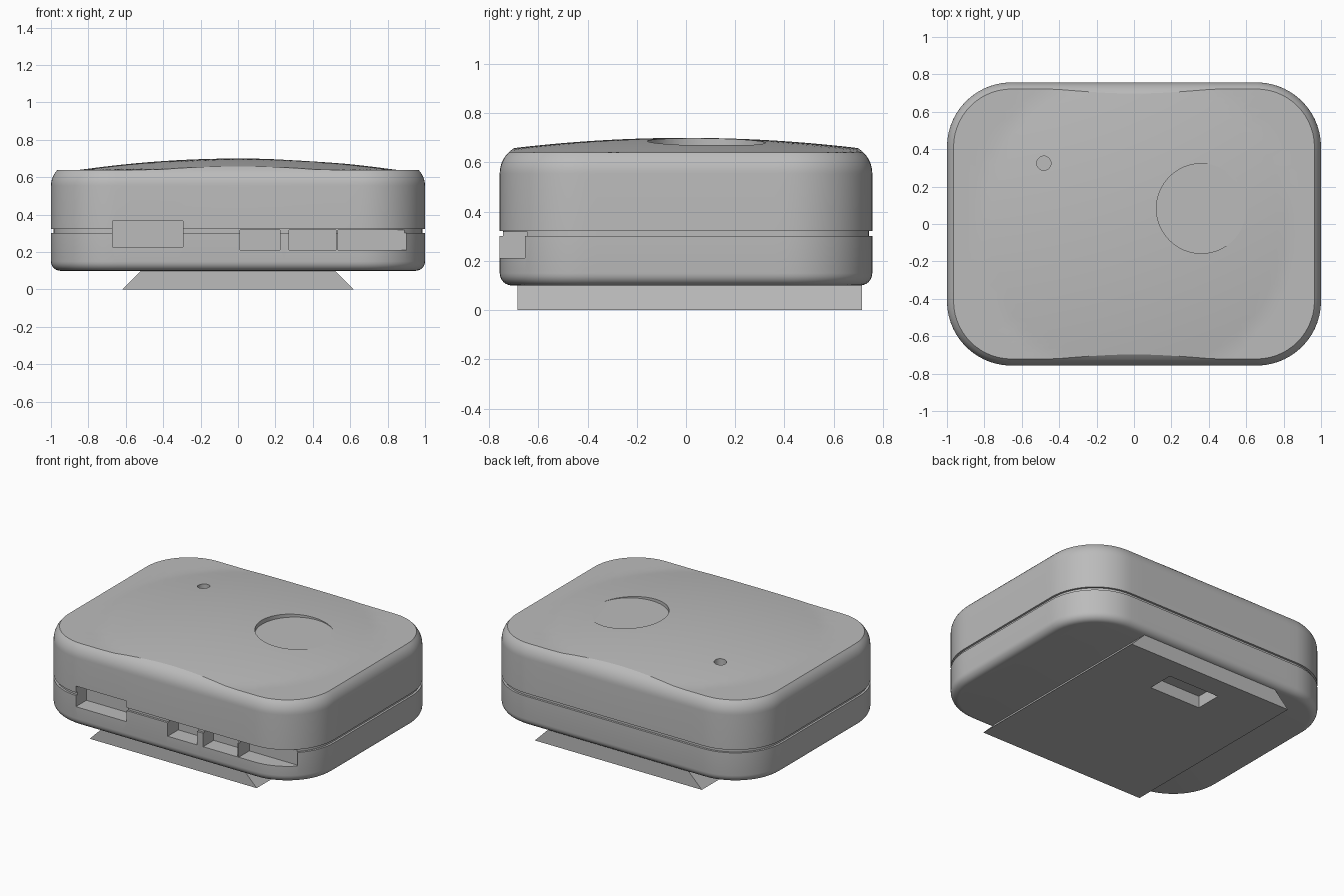
import bpy, bmesh, math

if "Cube" in bpy.data.objects:
    bpy.data.objects.remove(bpy.data.objects["Cube"])

grey = bpy.data.materials.new("plain_grey")
grey.use_nodes = True
grey.diffuse_color = (0.5, 0.5, 0.5, 1)
grey.node_tree.nodes["Principled BSDF"].inputs["Base Color"].default_value = (0.5, 0.5, 0.5, 1)

HALF_X, HALF_Y, CORNER = 1.0, 0.757, 0.345
DOME_TOP, RIM_Z = 0.70, 0.64


def make_object(name, bm):
    bmesh.ops.recalc_face_normals(bm, faces=bm.faces[:])
    mesh = bpy.data.meshes.new(name)
    bm.to_mesh(mesh)
    bm.free()
    obj = bpy.data.objects.new(name, mesh)
    bpy.context.collection.objects.link(obj)
    mesh.materials.append(grey)
    return obj


def activate(obj):
    bpy.ops.object.select_all(action="DESELECT")
    obj.select_set(True)
    bpy.context.view_layer.objects.active = obj


def cut(target, cutter):
    cutter.hide_render = True
    activate(target)
    mod = target.modifiers.new("cut", "BOOLEAN")
    mod.operation, mod.solver, mod.object = "DIFFERENCE", "EXACT", cutter
    bpy.ops.object.modifier_apply(modifier=mod.name)
    bpy.data.objects.remove(cutter)


def box(name, x0, x1, y0, y1, z0, z1):
    bm = bmesh.new()
    bmesh.ops.create_cube(bm, size=1)
    for v in bm.verts:
        v.co = (x1 if v.co.x > 0 else x0, y1 if v.co.y > 0 else y0, z1 if v.co.z > 0 else z0)
    return make_object(name, bm)


def cylinder(name, x, y, radius, z0, z1):
    bm = bmesh.new()
    bmesh.ops.create_cone(bm, cap_ends=True, segments=64, radius1=radius, radius2=radius, depth=z1 - z0)
    bmesh.ops.translate(bm, verts=bm.verts[:], vec=(x, y, (z0 + z1) / 2))
    return make_object(name, bm)


def outline(arc_steps=14, side_steps=16):
    """Rounded rectangle as (x, y, normal x, normal y)."""
    cx, cy = HALF_X - CORNER, HALF_Y - CORNER
    pts = []
    for q, (sx, sy) in enumerate([(1, 1), (-1, 1), (-1, -1), (1, -1)]):
        for i in range(arc_steps + 1):
            a = math.pi / 2 * (q + i / arc_steps)
            nx, ny = math.cos(a), math.sin(a)
            pts.append((sx * cx + CORNER * nx, sy * cy + CORNER * ny, nx, ny))
        # straight run to the next corner
        x, y, nx, ny = pts[-1]
        length = 2 * (cx if q % 2 == 0 else cy)
        for i in range(1, side_steps):
            d = length * i / side_steps
            pts.append((x - ny * d, y + nx * d, nx, ny))
    return pts


def top_height(x, y):
    return max(RIM_Z, DOME_TOP - 0.085 * (x * x + y * y))


def shoulder(z, start=0.555, radius=0.12):
    return radius - math.sqrt(radius ** 2 - (z - start) ** 2)


# Case: rounded shell with seam groove, soft shoulder and domed lid
base = outline()
bm = bmesh.new()
rings = []
profile = []
for i in range(7):
    a = math.pi / 2 * i / 6
    profile.append((0.05 * (1 - math.sin(a)), 0.10 + 0.05 * (1 - math.cos(a))))
profile += [(0, 0.302), (0.014, 0.302), (0.014, 0.322), (0, 0.322), (0, 0.555)]
for inset, z in profile:
    rings.append([bm.verts.new((x - nx * inset, y - ny * inset, z)) for x, y, nx, ny in base])

edge = []
for x, y, nx, ny in base:
    inset = 0.04
    for _ in range(5):
        z = top_height(x - nx * inset, y - ny * inset)
        inset = shoulder(z)
    edge.append((x - nx * inset, y - ny * inset, z))
for i in range(1, 7):
    ring = []
    for (x, y, nx, ny), (ex, ey, ez) in zip(base, edge):
        z = 0.555 + (ez - 0.555) * i / 6
        ring.append(bm.verts.new((x - nx * shoulder(z), y - ny * shoulder(z), z)))
    rings.append(ring)
for i in range(23, 0, -1):
    s = i / 24
    rings.append([bm.verts.new((x * s, y * s, top_height(x * s, y * s))) for x, y, z in edge])

count = len(base)
for low, high in zip(rings, rings[1:]):
    for i in range(count):
        j = (i + 1) % count
        bm.faces.new((low[i], low[j], high[j], high[i]))
bm.faces.new(rings[0][::-1])
centre = bm.verts.new((0, 0, DOME_TOP))
for i in range(count):
    bm.faces.new((rings[-1][i], rings[-1][(i + 1) % count], centre))
case = make_object("case", bm)

# Lid recess and pinhole
cut(case, cylinder("button_recess_cutter", 0.36, 0.083, 0.24, 0.67, 0.9))
cut(case, cylinder("pinhole_cutter", -0.482, 0.325, 0.038, 0.63, 0.9))

# Front port openings: left edge, right edge, bottom, top
ports = [(-0.67, -0.295, 0.228, 0.366), (0.01, 0.225, 0.212, 0.317),
         (0.272, 0.525, 0.212, 0.317), (0.535, 0.90, 0.212, 0.317)]
for x0, x1, z0, z1 in ports:
    cut(case, box("port_cutter", x0, x1, -0.9, -0.645, z0, z1))
activate(case)
bpy.ops.object.shade_smooth_by_angle(angle=math.radians(25))

# Dovetail foot with a latch pocket underneath
foot = box("dovetail_foot", -0.618, 0.618, -0.685, 0.715, 0, 0.105)
for v in foot.data.vertices:
    if v.co.z > 0.05:
        v.co.x *= 0.83
cut(foot, box("latch_pocket_cutter", -0.19, 0.19, 0.385, 0.565, -0.1, 0.08))
